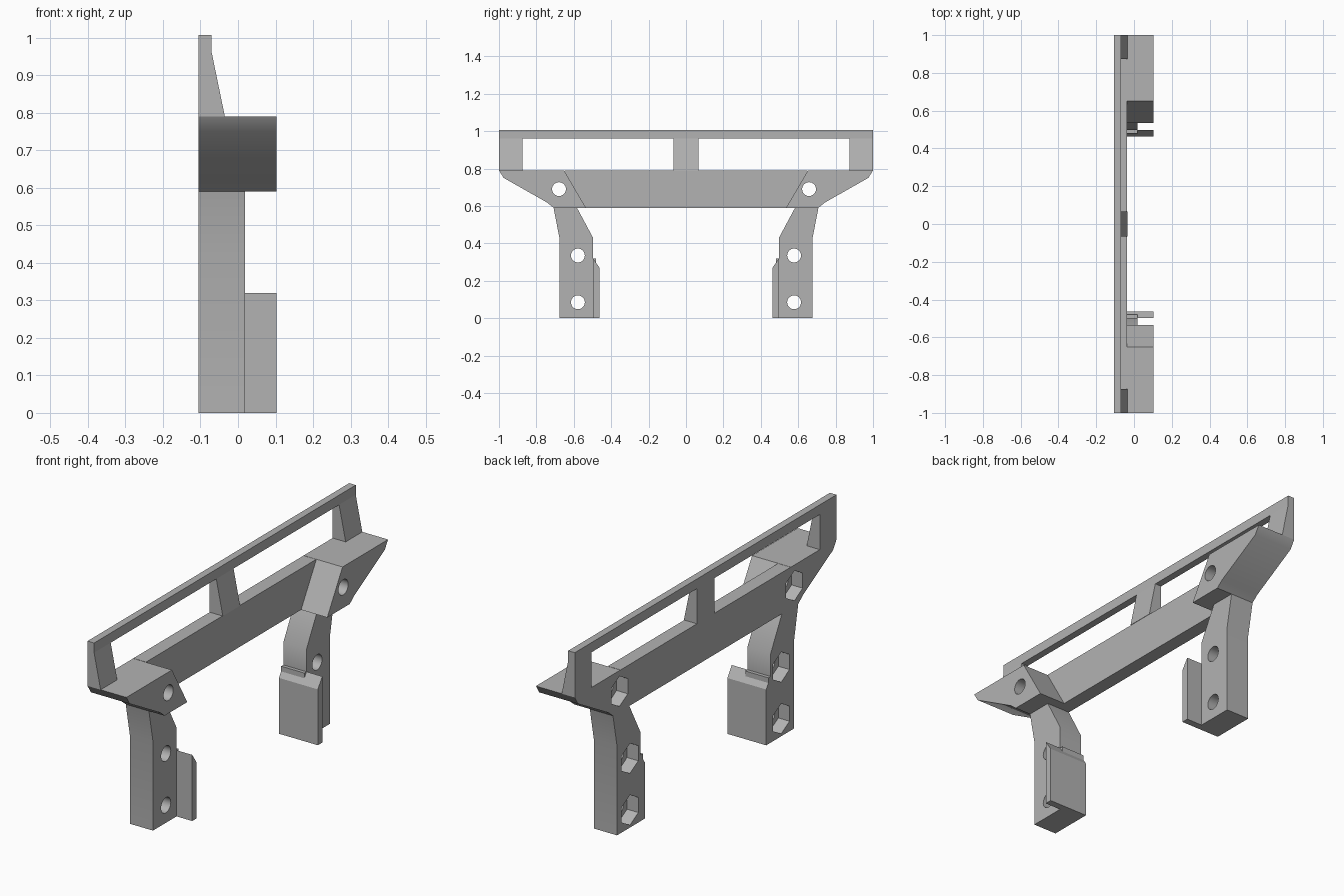
import bpy, bmesh, math
from mathutils import Matrix, Vector

cube = bpy.data.objects.get("Cube")
if cube:
    bpy.data.objects.remove(cube, do_unlink=True)

BACK, FRONT = -0.105, 0.103

grey = bpy.data.materials.new("plain grey")
grey.use_nodes = True
colour = (0.45, 0.45, 0.45, 1)
grey.diffuse_color = colour
grey.node_tree.nodes["Principled BSDF"].inputs["Base Color"].default_value = colour


def prism(name, profile, axis, low, high):
    """Extrude a closed profile along x (profile in y, z) or y (profile in x, z)."""
    place = (lambda a, b, t: (t, a, b)) if axis == "x" else (lambda a, b, t: (a, t, b))
    bm = bmesh.new()
    face = bm.faces.new([bm.verts.new(place(a, b, low)) for a, b in profile])
    new = bmesh.ops.extrude_face_region(bm, geom=[face])["geom"]
    shift = Vector(place(0, 0, high - low))
    bmesh.ops.translate(bm, vec=shift, verts=[v for v in new if isinstance(v, bmesh.types.BMVert)])
    bmesh.ops.recalc_face_normals(bm, faces=bm.faces)
    mesh = bpy.data.meshes.new(name)
    bm.to_mesh(mesh)
    bm.free()
    mesh.materials.append(grey)
    obj = bpy.data.objects.new(name, mesh)
    bpy.context.collection.objects.link(obj)
    return obj


def polygon(y, z, radius, sides):
    """Regular polygon with a corner pointing up."""
    turns = [math.tau * i / sides for i in range(sides)]
    return [(y + radius * math.sin(t), z + radius * math.cos(t)) for t in turns]


def combine(target, tool, operation):
    mod = target.modifiers.new(operation, "BOOLEAN")
    mod.operation, mod.solver, mod.object = operation, "EXACT", tool
    bpy.context.view_layer.objects.active = target
    bpy.ops.object.modifier_apply(modifier=mod.name)
    bpy.data.objects.remove(tool, do_unlink=True)


# Main crossbar plate
bracket = prism("mounting_bracket",
                [(-0.65, 0.59), (0.65, 0.59), (0.65, 0.79), (-0.65, 0.79)],
                "x", BACK, -0.037)

# Side outlines, drawn for the +y half
block = [(1, 0.79), (0.975, 0.75), (0.742, 0.618), (0.708, 0.59), (0.535, 0.59), (0.652, 0.79)]
leg = [(0.708, 0.59), (0.677, 0.43), (0.677, 0), (0.48, 0), (0.48, 0.32), (0.497, 0.32),
       (0.497, 0.43), (0.583, 0.59), (0.59, 0.62), (0.69, 0.62)]
clip = [(0.497, 0), (0.463, 0), (0.463, 0.27), (0.497, 0.32)]

parts = []
for side in (-1, 1):
    for name, outline, front in (("end_block", block, FRONT), ("leg", leg, 0.019),
                                 ("clip", clip, FRONT)):
        parts.append(prism(name, [(side * y, z) for y, z in outline], "x", BACK, front))

# Tapered posts and thin top rail
post = [(BACK, 0.77), (-0.037, 0.77), (-0.035, 0.79), (-0.07, 0.96), (-0.07, 1.007), (BACK, 1.007)]
for low, high in ((-1, -0.873), (-0.066, 0.066), (0.873, 1)):
    # End posts sit on the blocks, the middle one on the plate
    foot = [(x, max(z, 0.79)) for x, z in post[2:]] + [(BACK, 0.79)]
    parts.append(prism("post", foot, "y", low, high))
parts.append(prism("top_rail", [(-1, 0.96), (1, 0.96), (1, 1.007), (-1, 1.007)], "x", BACK, -0.07))

for part in parts:
    combine(bracket, part, "UNION")

# Bolt holes with hexagonal nut pockets in the back
bolts = [(-0.679, 0.69), (0.658, 0.69)]
bolts += [(side * 0.578, z) for side in (-1, 1) for z in (0.335, 0.085)]
for y, z in bolts:
    combine(bracket, prism("bolt_hole", polygon(y, z, 0.037, 32), "x", -0.2, 0.2), "DIFFERENCE")
    combine(bracket, prism("nut_pocket", polygon(y, z, 0.073, 6), "x", -0.2, BACK + 0.06), "DIFFERENCE")

# Tidy the surface, then shade
bm = bmesh.new()
bm.from_mesh(bracket.data)
bmesh.ops.remove_doubles(bm, verts=bm.verts, dist=0.0002)
bmesh.ops.dissolve_limit(bm, angle_limit=0.01, verts=bm.verts, edges=bm.edges)
bm.to_mesh(bracket.data)
bm.free()
bpy.ops.object.select_all(action="DESELECT")
bracket.select_set(True)
bpy.context.view_layer.objects.active = bracket
bpy.ops.object.shade_smooth_by_angle(angle=math.radians(30))
